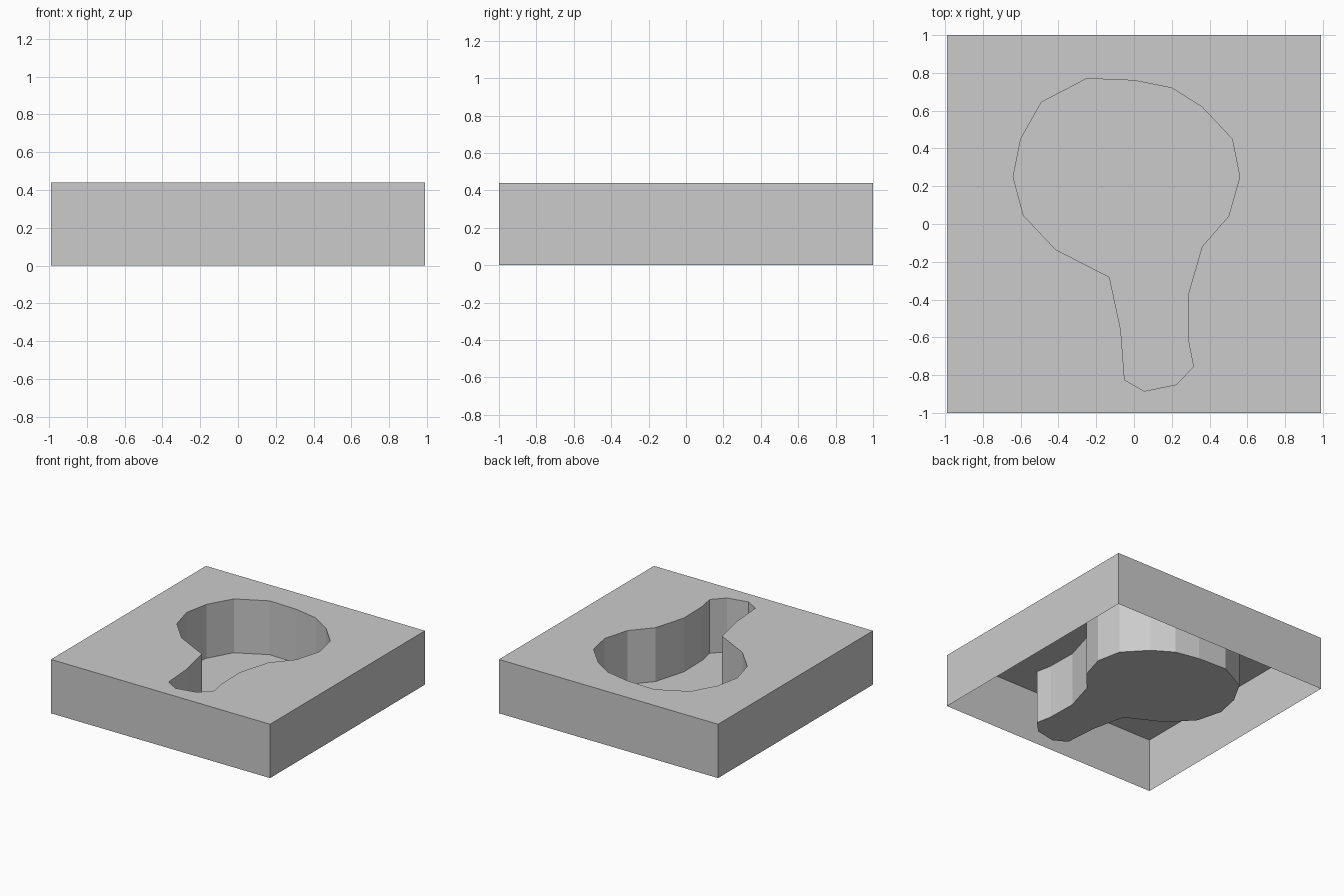
import bpy, bmesh

if "Cube" in bpy.data.objects:
    bpy.data.objects.remove(bpy.data.objects["Cube"])

HALF_X, HALF_Y, HEIGHT = 0.99, 1.0, 0.44

# keyhole-like pocket outline, seen from above (clockwise)
POCKET = [(-.25, .77), (0, .76), (.20, .72), (.36, .62), (.52, .45), (.56, .25),
          (.50, .04), (.36, -.12), (.285, -.38), (.29, -.63), (.315, -.755),
          (.225, -.85), (.055, -.885), (-.05, -.825), (-.07, -.56), (-.13, -.28),
          (-.21, -.24), (-.415, -.135), (-.585, .045), (-.64, .25), (-.60, .45),
          (-.49, .645)]
RIM = [(-HALF_X, -HALF_Y), (HALF_X, -HALF_Y), (HALF_X, HALF_Y), (-HALF_X, HALF_Y)]


def band(bm, outline):
    """Vertical wall ring along a closed outline; returns lower and upper verts."""
    low = [bm.verts.new((x, y, 0)) for x, y in outline]
    top = [bm.verts.new((x, y, HEIGHT)) for x, y in outline]
    n = len(outline)
    for i in range(n):
        j = (i + 1) % n
        bm.faces.new((low[i], low[j], top[j], top[i]))
    return low, top


def loop_edges(bm, verts):
    return [bm.edges.get((v, verts[i - 1])) for i, v in enumerate(verts)]


bm = bmesh.new()
# outer skirt, open underneath
_, outer_top = band(bm, RIM)
# sunken pocket walls and floor
floor, pocket_top = band(bm, POCKET)
bm.faces.new(floor[::-1])
# top plate with the pocket opening
plate_edges = loop_edges(bm, outer_top) + loop_edges(bm, pocket_top)
bmesh.ops.triangle_fill(bm, edges=plate_edges, use_beauty=True, normal=(0, 0, 1))
bm.normal_update()
for f in bm.faces:
    if abs(f.normal.z) > 0.9 and f.normal.z < 0:
        f.normal_flip()

mesh = bpy.data.meshes.new("pocket_block")
bm.to_mesh(mesh)
bm.free()
block = bpy.data.objects.new("pocket_block", mesh)
bpy.context.collection.objects.link(block)
